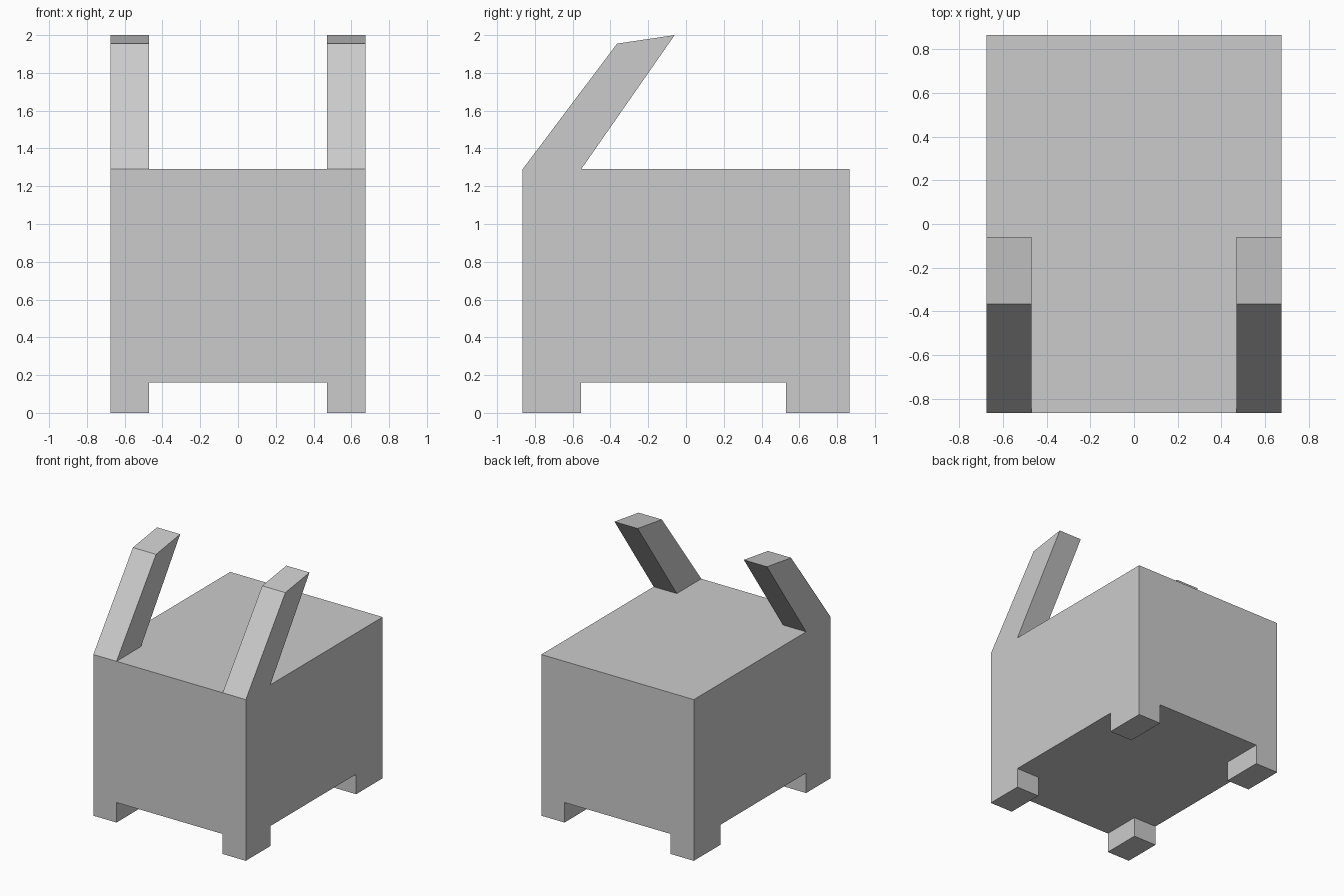
import bpy, bmesh
from mathutils import Matrix

if "Cube" in bpy.data.objects:
    bpy.data.objects.remove(bpy.data.objects["Cube"])

X, Y = 0.675, 0.865          # half width and half depth
LEG_X = 0.47                 # inner edge of legs and arms
FRONT_Y, BACK_Y = -0.555, 0.53
BOTTOM, TOP = 0.16, 1.29

bm = bmesh.new()

# Main box
size = Matrix.Diagonal((2 * X, 2 * Y, TOP - BOTTOM, 1))
place = Matrix.Translation((0, 0, (TOP + BOTTOM) / 2))
bmesh.ops.create_cube(bm, size=1, matrix=place @ size)

# Cut lines that outline the corner blocks
cuts = [((-LEG_X, 0, 0), (1, 0, 0)), ((LEG_X, 0, 0), (1, 0, 0)),
        ((0, FRONT_Y, 0), (0, 1, 0)), ((0, BACK_Y, 0), (0, 1, 0))]
for co, no in cuts:
    bmesh.ops.bisect_plane(bm, geom=bm.verts[:] + bm.edges[:] + bm.faces[:],
                           plane_co=co, plane_no=no)


def extrude_faces(test):
    """Extrude each matching face separately and return the new cap vertices."""
    bm.normal_update()
    faces = [f for f in bm.faces if test(f.normal, f.calc_center_median())]
    caps = bmesh.ops.extrude_discrete_faces(bm, faces=faces)["faces"]
    return {v for f in caps for v in f.verts}


# Four short legs
for v in extrude_faces(lambda n, c: n.z < -0.9 and abs(c.x) > LEG_X
                       and not FRONT_Y < c.y < BACK_Y):
    v.co.z = 0

# Two slanted arms rising from the front corners
for v in extrude_faces(lambda n, c: n.z > 0.9 and abs(c.x) > LEG_X
                       and c.y < FRONT_Y):
    v.co.y, v.co.z = (-0.365, 1.955) if v.co.y < -0.7 else (-0.06, 2.0)

# Merge the flat areas back into clean faces
bmesh.ops.dissolve_limit(bm, angle_limit=0.01, verts=bm.verts[:], edges=bm.edges[:])
bmesh.ops.recalc_face_normals(bm, faces=bm.faces[:])

mesh = bpy.data.meshes.new("body_with_legs_and_arms")
bm.to_mesh(mesh)
bm.free()
body = bpy.data.objects.new("body_with_legs_and_arms", mesh)
bpy.context.collection.objects.link(body)
